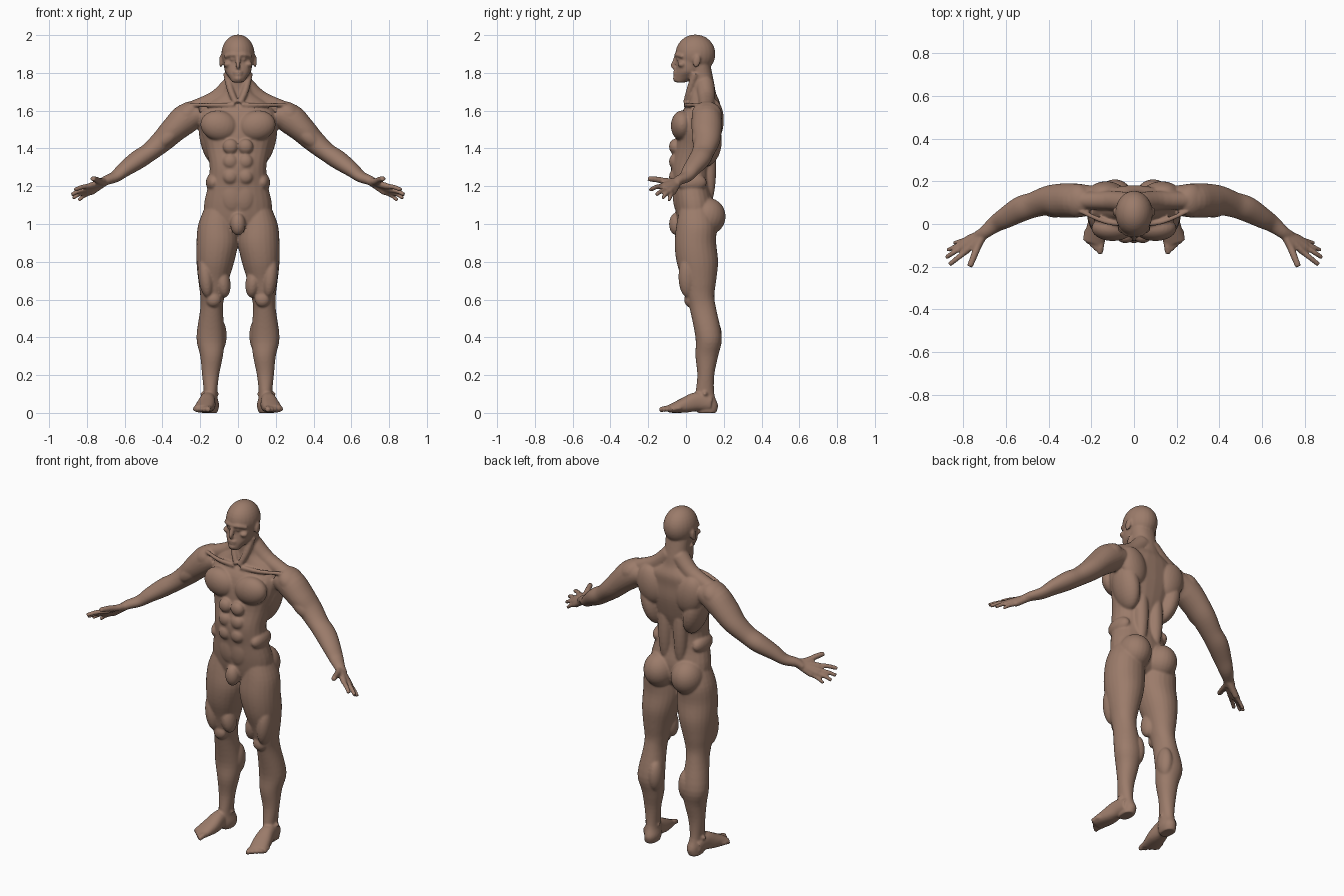
import bpy, bmesh, math
from mathutils import Vector, Matrix, Euler

default = bpy.data.objects.get("Cube")
if default:
    bpy.data.objects.remove(default)

SIDES = 24
UP, BACK = Vector((0, 0, 1)), Vector((0, 1, 0))
bm = bmesh.new()


def spline(rows, steps=4):
    """Smooth interpolation through rows of numbers."""
    rows = [Vector(row) for row in rows]
    last = len(rows) - 1
    out = []
    for i in range(last):
        before, start, end, after = (rows[min(max(i + k, 0), last)] for k in (-1, 0, 1, 2))
        leave, arrive = (end - before) / 2, (after - start) / 2
        for step in range(steps):
            t = step / steps
            ease = t * t * (3 - 2 * t)
            out.append(start.lerp(end, ease) + leave * t * (1 - t) ** 2
                       - arrive * t * t * (1 - t))
    return out + [rows[last]]


def tube(rows, up=UP, axis=None, power=1.0):
    """Closed tube through rows of (x, y, z, half width, half depth)."""
    rows = spline(rows)
    centres = [Vector(row[:3]) for row in rows]
    rings = []
    for i, (row, centre) in enumerate(zip(rows, centres)):
        ahead, behind = centres[min(i + 1, len(rows) - 1)], centres[max(i - 1, 0)]
        along = axis or (ahead - behind).normalized()
        side = along.cross(up).normalized()
        rise = side.cross(along)
        ring = []
        for k in range(SIDES):
            angle = math.tau * k / SIDES
            across, over = (math.copysign(abs(value) ** power, value)
                            for value in (math.cos(angle), math.sin(angle)))
            ring.append(bm.verts.new(centre + side * row[3] * across + rise * row[4] * over))
        rings.append(ring)
    for lower, upper in zip(rings, rings[1:]):
        for k in range(SIDES):
            n = (k + 1) % SIDES
            bm.faces.new((lower[k], lower[n], upper[n], upper[k]))
    bm.faces.new(rings[0][::-1])
    bm.faces.new(rings[-1])


def column(rows, power):
    """Upright tube through rows of (z, inner x, outer x, front y, back y)."""
    tube([((inner + outer) / 2, (front + back) / 2, z, (outer - inner) / 2, (back - front) / 2)
          for z, inner, outer, front, back in rows], up=BACK, axis=UP, power=power)


def centred(rows):
    """Turn rows of (z, half width, front y, back y) into column rows."""
    return [(z, -half, half, front, back) for z, half, front, back in rows]


def cord(points, radius, up=UP):
    """Round tube of one thickness, tapering slightly towards its end."""
    tube([(*point, radius * (1 - .1 * i), radius * (1 - .1 * i))
          for i, point in enumerate(points)], up=up)


def muscle(place, size, tilt=0, pitch=0):
    """Ellipsoid, leaned sideways by tilt and forwards by pitch in degrees."""
    turn = Euler((math.radians(pitch), math.radians(tilt), 0)).to_matrix().to_4x4()
    matrix = Matrix.Translation(place) @ turn @ Matrix.Diagonal((*size, 1))
    bmesh.ops.create_uvsphere(bm, u_segments=SIDES, v_segments=16, radius=1, matrix=matrix)


# Trunk and neck
column(centred([
    (.95, .1, -.01, .1), (1, .17, -.04, .14), (1.1, .18, -.06, .15), (1.2, .16, -.07, .13),
    (1.3, .15, -.08, .13), (1.4, .17, -.06, .16), (1.5, .2, -.05, .18), (1.58, .2, -.03, .18),
    (1.64, .16, .01, .18), (1.69, .09, .02, .16), (1.74, .07, .02, .15), (1.84, .07, .01, .13),
]), power=.9)

# Chest, back and shoulder girdle
muscle(place=(.1, -.02, 1.52), size=(.1, .06, .08), tilt=-12)
muscle(place=(.13, .15, 1.55), size=(.08, .05, .11), tilt=15)
muscle(place=(.14, .1, 1.44), size=(.06, .09, .14), tilt=14)
muscle(place=(.05, .12, 1.3), size=(.04, .04, .2))
cord([(.03, .1, 1.74), (.12, .11, 1.66), (.27, .11, 1.6)], radius=.05)
cord([(.02, 0, 1.63), (.13, .01, 1.63), (.25, .06, 1.63)], radius=.013)
cord([(.06, .05, 1.8), (.04, .02, 1.71), (.01, 0, 1.64)], radius=.02)

# Stomach, hips, buttocks and groin
for row in range(3):
    muscle(place=(.04, -.06, 1.25 + .08 * row), size=(.04, .03, .04))
muscle(place=(.03, -.04, 1.15), size=(.06, .03, .09))
muscle(place=(.13, .03, 1.22), size=(.04, .08, .05))
muscle(place=(.09, .11, 1.04), size=(.09, .1, .1), pitch=-15)
muscle(place=(0, -.05, 1), size=(.04, .04, .06))

# Leg
column([
    (1.1, .03, .17, -.03, .13), (1, .01, .21, -.05, .16), (.9, 0, .22, -.06, .16),
    (.8, .02, .22, -.05, .17), (.7, .05, .21, -.02, .16), (.62, .07, .2, 0, .15),
    (.55, .08, .2, .02, .16), (.4, .07, .22, .05, .19), (.3, .08, .2, .05, .17),
    (.2, .1, .19, .06, .15), (.1, .11, .18, .05, .15), (.04, .1, .18, .05, .17),
    (0, .11, .18, .06, .16)], power=.95)
muscle(place=(.08, .03, .69), size=(.04, .05, .08), tilt=8)
muscle(place=(.17, .01, .72), size=(.04, .05, .11), tilt=6)
muscle(place=(.13, .02, .6), size=(.04, .03, .04))
muscle(place=(.1, .14, .41), size=(.04, .05, .09))
muscle(place=(.15, .1, .1), size=(.05, .02, .02))

# Foot and toes
tube([(.15, .13, .05, .04, .04), (.16, .06, .06, .04, .05), (.17, -.01, .04, .05, .04),
      (.19, -.09, .02, .05, .02)], power=.85)
for toe in range(5):
    radius = .017 - .0015 * toe
    root = Vector((.15 + .018 * toe, -.06 + .008 * toe, .025))
    reach = Vector((.01, -.08 + .008 * toe, -.01))
    cord([root, root + reach * .6 + UP * .004, root + reach], radius)

# Arm
tube([(.2, .11, 1.58, .07, .06), (.27, .11, 1.56, .08, .08), (.34, .11, 1.5, .08, .07),
      (.4, .11, 1.44, .07, .06), (.47, .09, 1.38, .06, .05), (.53, .07, 1.34, .06, .05),
      (.6, .03, 1.29, .05, .04), (.65, 0, 1.25, .04, .03), (.7, -.04, 1.23, .03, .025),
      (.73, -.06, 1.21, .03, .02)])
muscle(place=(.27, .11, 1.58), size=(.08, .08, .06), tilt=40)
muscle(place=(.37, .07, 1.46), size=(.08, .04, .04), tilt=42)
muscle(place=(.38, .14, 1.47), size=(.08, .04, .04), tilt=40)

# Hand: fingers fan out from the wrist, the thumb lies in front
wrist = Vector((.7, -.04, 1.225))
fore_knuckle, little_knuckle = Vector((.79, -.13, 1.2)), Vector((.78, -.07, 1.165))
fore_tip, little_tip = Vector((.865, -.19, 1.18)), Vector((.845, -.09, 1.125))
for finger in range(4):
    t = finger / 3
    bulge = Vector((.1, 0, -.03)) * t * (1 - t)
    knuckle = fore_knuckle.lerp(little_knuckle, t) + bulge
    tip = fore_tip.lerp(little_tip, t) + bulge
    cord([wrist, wrist.lerp(knuckle, .6), knuckle], radius=.02)
    cord([knuckle, knuckle.lerp(tip, .5) + UP * .005, tip], radius=.014 - .002 * t)
cord([wrist, (.73, -.1, 1.225), (.75, -.15, 1.235), (.77, -.2, 1.24)], radius=.02)

# Skull and jaw
muscle(place=(0, .05, 1.9), size=(.088, .106, .103))
column(centred([(1.75, .03, -.06, 0), (1.78, .05, -.06, .05), (1.81, .07, -.055, .09),
                (1.86, .077, -.047, .11), (1.91, .08, -.045, .12)]), power=.9)

# Face and ears, placed from the bridge of the nose
bridge = Vector((0, -.05, 1.88))


def feature(offset, size, pitch=0):
    muscle(bridge + Vector(offset), size, pitch=pitch)


cord([bridge + Vector(p) for p in ((0, 0, 0), (0, -.012, -.025), (0, -.02, -.045),
                                   (0, -.005, -.055))], radius=.014, up=BACK)
cord([bridge + Vector(p) for p in ((0, 0, .013), (.035, .004, .016), (.07, .035, .005))],
     radius=.012)
feature((.054, .028, -.035), size=(.024, .022, .016))
feature((.03, .009, -.008), size=(.013, .011, .009))
for z, width in ((-.076, .026), (-.09, .022)):
    feature((0, -.007, z), size=(width, .011, .007))
feature((0, -.002, -.11), size=(.024, .018, .015))
feature((.09, .107, -.018), size=(.01, .02, .034), pitch=-12)

# One continuous skin over all the masses
bmesh.ops.recalc_face_normals(bm, faces=bm.faces)
mesh = bpy.data.meshes.new("body")
bm.to_mesh(mesh)
bm.free()
body = bpy.data.objects.new("body", mesh)
bpy.context.collection.objects.link(body)

mirror = body.modifiers.new("Mirror", 'MIRROR')
mirror.use_mirror_merge = False
remesh = body.modifiers.new("Remesh", 'REMESH')
remesh.mode = 'VOXEL'
remesh.voxel_size = .006
remesh.use_smooth_shade = True
smooth = body.modifiers.new("Smooth", 'SMOOTH')
smooth.factor = .5
smooth.iterations = 6

# Skin colour
skin = bpy.data.materials.new("brown skin")
skin.use_nodes = True
colour = (.33, .2, .145, 1)
skin.diffuse_color = colour
skin.node_tree.nodes["Principled BSDF"].inputs["Base Color"].default_value = colour
mesh.materials.append(skin)
